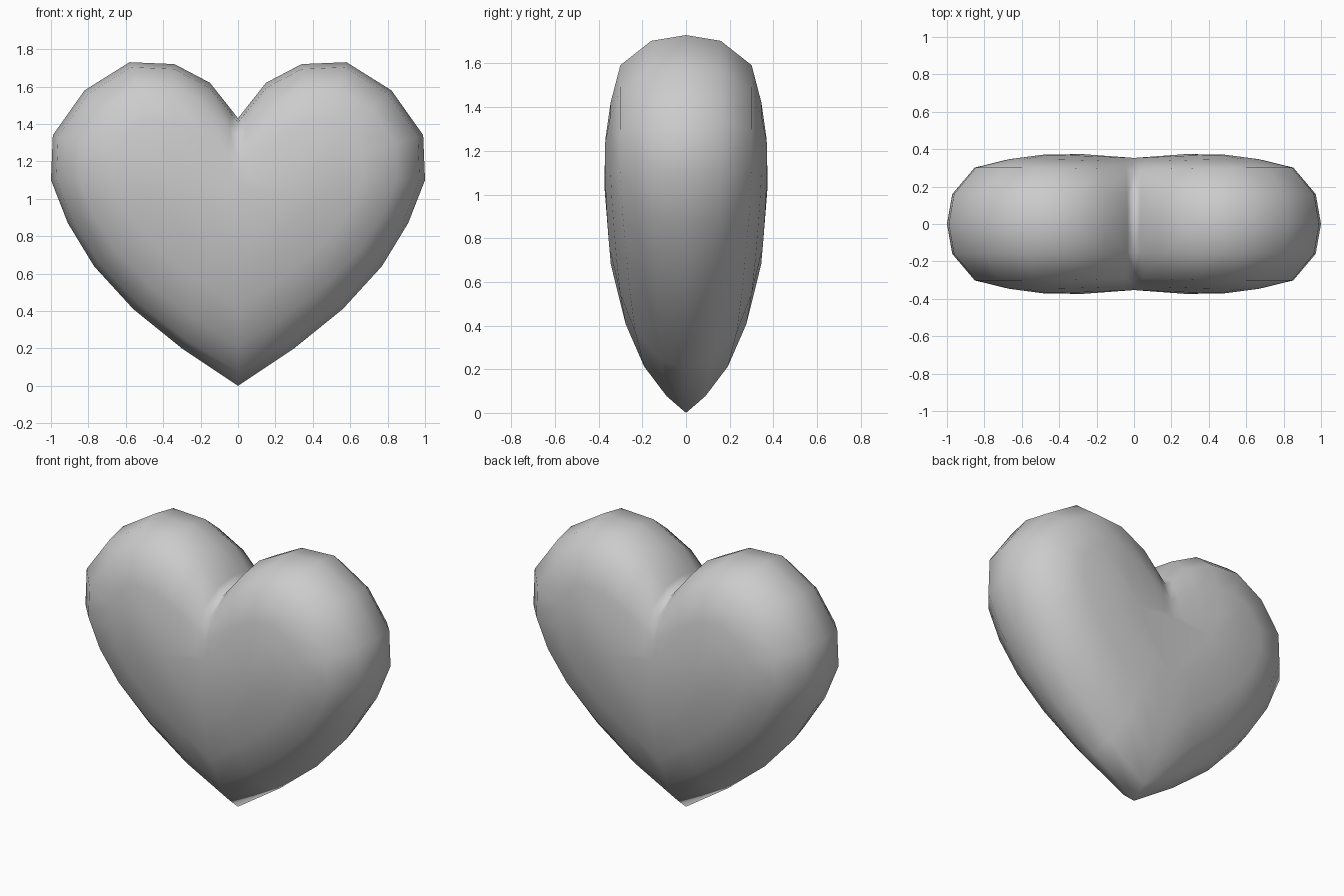
import bpy
import bmesh

cube = bpy.data.objects.get("Cube")
if cube:
    bpy.data.objects.remove(cube, do_unlink=True)

# Half outline from the bottom tip round to the cleft, as (x, z)
RIM = [(0, 0), (.30, .20), (.56, .41), (.77, .64), (.91, .87), (1, 1.10), (.99, 1.34),
       (.82, 1.58), (.58, 1.73), (.34, 1.72), (.15, 1.62), (.035, 1.475), (0, 1.43)]
# Where each rim point heads on the flat of the heart
CORE = [(0, .85), (.10, .87), (.22, .92), (.33, .98), (.40, 1.05), (.43, 1.12), (.43, 1.18),
        (.42, 1.20), (.40, 1.20), (.35, 1.18), (.22, 1.12), (.07, 1.06), (0, 1.03)]
# Rounding from rim to core, as (inset, thickness), for the lobes and for the tip
LOBE = [(0, 0), (.05, .43), (.26, .81), (.58, .93), (.90, .995)]
TIP = [(0, 0), (.09, .25), (.25, .54), (.48, .78), (.80, .97)]
TIP_WEIGHT = [1, .6, .4, .25, .1]


def rounded_point(i, ring):
    """Point on one ring, blending the tip rounding into the lobe rounding."""
    w = TIP_WEIGHT[i] if i < len(TIP_WEIGHT) else 0
    inset, thick = (a + (b - a) * w for a, b in zip(LOBE[ring], TIP[ring]))
    (rx, rz), (cx, cz) = RIM[i], CORE[i]
    depth = .355 + .04 * cx
    return rx + (cx - rx) * inset, -depth * thick, rz + (cz - rz) * inset


# Front left quarter of the heart
bm = bmesh.new()
rings = [[bm.verts.new(rounded_point(i, r)) for i in range(len(RIM))]
         for r in range(len(LOBE))]
for outer, inner in zip(rings, rings[1:]):
    for i in range(len(RIM) - 1):
        bm.faces.new((outer[i], outer[i + 1], inner[i + 1], inner[i]))

# Flat of the heart, closed as a fan
centre = bm.verts.new((.28, -.374, 1.04))
last = rings[-1]
for a, b in zip(last, last[1:] + last[:1]):
    bm.faces.new((a, b, centre))
bmesh.ops.recalc_face_normals(bm, faces=bm.faces)
if sum(f.normal.y for f in bm.faces) > 0:
    bmesh.ops.reverse_faces(bm, faces=bm.faces)
mesh = bpy.data.meshes.new("heart")
bm.to_mesh(mesh)
bm.free()

heart = bpy.data.objects.new("heart", mesh)
bpy.context.collection.objects.link(heart)

# Mirror the quarter to the other side and to the back
mirror = heart.modifiers.new("mirror", 'MIRROR')
mirror.use_axis = (True, True, False)
mirror.merge_threshold = .001
mesh.shade_smooth()

# Plain grey
grey = bpy.data.materials.new("plain grey")
grey.use_nodes = True
colour = (.6, .6, .6, 1)
grey.diffuse_color = colour
grey.node_tree.nodes["Principled BSDF"].inputs["Base Color"].default_value = colour
mesh.materials.append(grey)
